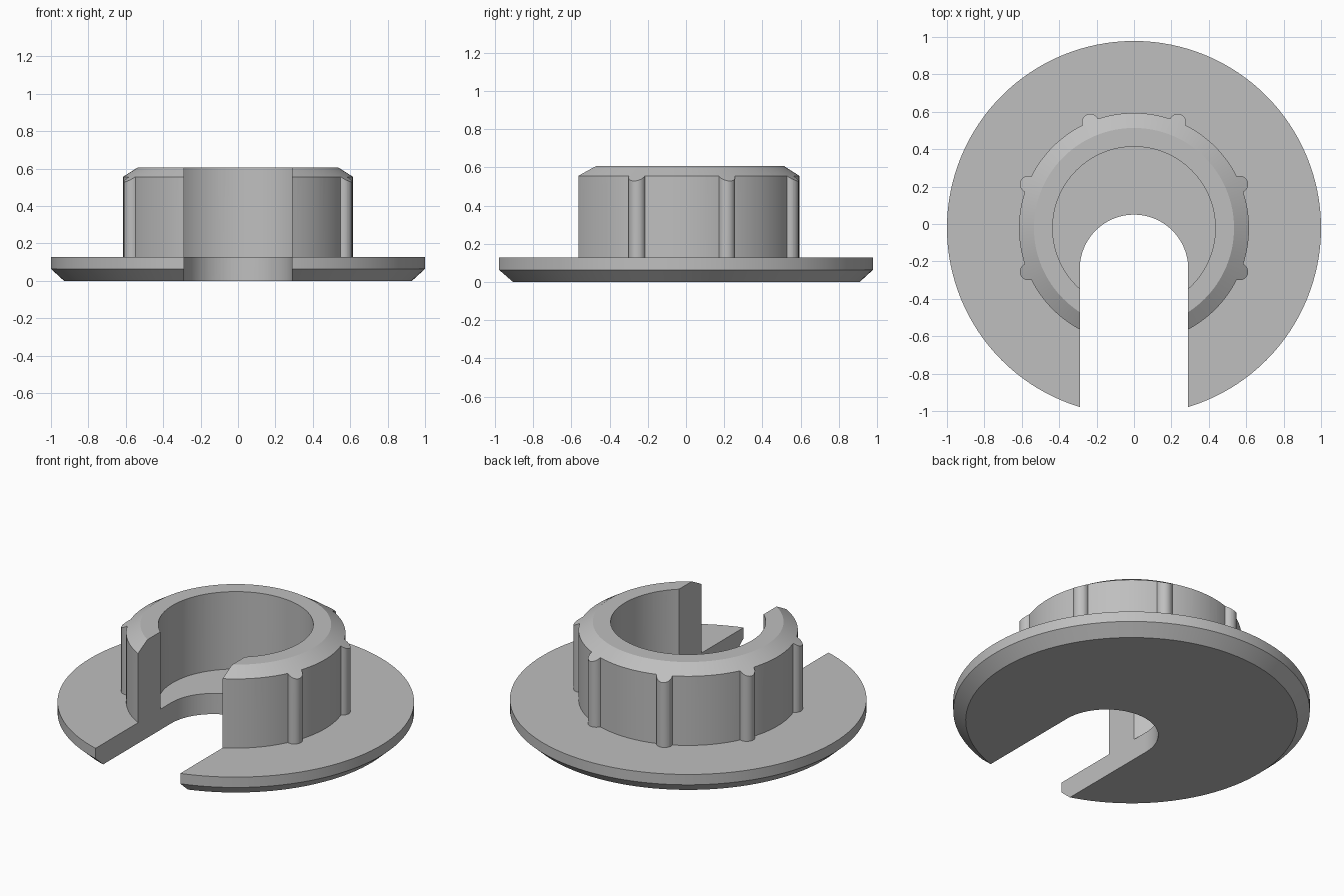
import bpy, bmesh
from math import sin, cos, tau, pi

cube = bpy.data.objects.get("Cube")
if cube:
    bpy.data.objects.remove(cube, do_unlink=True)

CY = -0.0215            # axis of the round parts
SEG = 128

gray = bpy.data.materials.new("plain_gray")
gray.use_nodes = True
COLOR = (0.52, 0.52, 0.52, 1)
gray.diffuse_color = COLOR
gray.node_tree.nodes["Principled BSDF"].inputs["Base Color"].default_value = COLOR


def make_object(name, bm):
    bmesh.ops.recalc_face_normals(bm, faces=bm.faces)
    mesh = bpy.data.meshes.new(name)
    bm.to_mesh(mesh)
    bm.free()
    mesh.materials.append(gray)
    obj = bpy.data.objects.new(name, mesh)
    bpy.context.collection.objects.link(obj)
    return obj


def lathe(name, profile):
    """Revolve a profile that starts and ends on the axis."""
    bm = bmesh.new()
    rings = []
    for r, z in profile:
        if r == 0:
            rings.append([bm.verts.new((0, CY, z))] * SEG)
        else:
            rings.append([bm.verts.new((r * cos(tau * i / SEG), CY + r * sin(tau * i / SEG), z))
                          for i in range(SEG)])
    for a, b in zip(rings, rings[1:]):
        for i in range(SEG):
            j = (i + 1) % SEG
            bm.faces.new(dict.fromkeys((a[i], a[j], b[j], b[i])))
    return make_object(name, bm)


def prism(name, outline, z0, z1):
    bm = bmesh.new()
    face = bm.faces.new([bm.verts.new((x, y, z0)) for x, y in outline])
    top = bmesh.ops.extrude_face_region(bm, geom=[face])["geom"]
    bmesh.ops.translate(bm, verts=[v for v in top if isinstance(v, bmesh.types.BMVert)],
                        vec=(0, 0, z1 - z0))
    return make_object(name, bm)


def combine(obj, tool, operation):
    tool.hide_render = True
    mod = obj.modifiers.new(operation.title(), 'BOOLEAN')
    mod.operation, mod.object, mod.solver = operation, tool, 'EXACT'
    bpy.context.view_layer.objects.active = obj
    bpy.ops.object.modifier_apply(modifier=mod.name)
    bpy.data.objects.remove(tool, do_unlink=True)


# Flange and hollow collar in one revolved body
TOP, FLANGE, OVER = 0.607, 0.128, 0.66
bushing = lathe("slotted_bushing", [
    (0, 0), (0.93, 0), (1, 0.064), (1, FLANGE), (0.615, FLANGE),
    (0.615, OVER), (0.435, OVER), (0.435, FLANGE), (0, FLANGE)])

# Round grip ribs around the collar; the front pair falls in the slot
for k in range(8):
    a = tau * (k + 0.5) / 8
    if sin(a) < -0.8:
        continue
    cx, cy = 0.612 * cos(a), CY + 0.612 * sin(a)
    rib = prism("grip_rib", [(cx + 0.045 * cos(tau * i / 32 + a), cy + 0.045 * sin(tau * i / 32 + a))
                             for i in range(32)], 0.1, OVER - 0.01)
    combine(bushing, rib, 'UNION')

# Conical chamfer trims the collar and ribs together
chamfer = lathe("chamfer_cutter", [(0, -0.1), (1.1, -0.1), (1.1, 0.247), (0.535, TOP), (0, TOP)])
combine(bushing, chamfer, 'INTERSECT')

# Round-ended slot, open at the front
W = 0.29
arc = [(W * cos(pi * i / 48), -0.24 + W * sin(pi * i / 48)) for i in range(49)]
slot = prism("slot_cutter", arc + [(-W, -1.2), (W, -1.2)], -0.2, 1)
combine(bushing, slot, 'DIFFERENCE')

bpy.ops.object.select_all(action='DESELECT')
bushing.select_set(True)
bpy.context.view_layer.objects.active = bushing
bpy.ops.object.shade_smooth_by_angle(angle=0.5)
